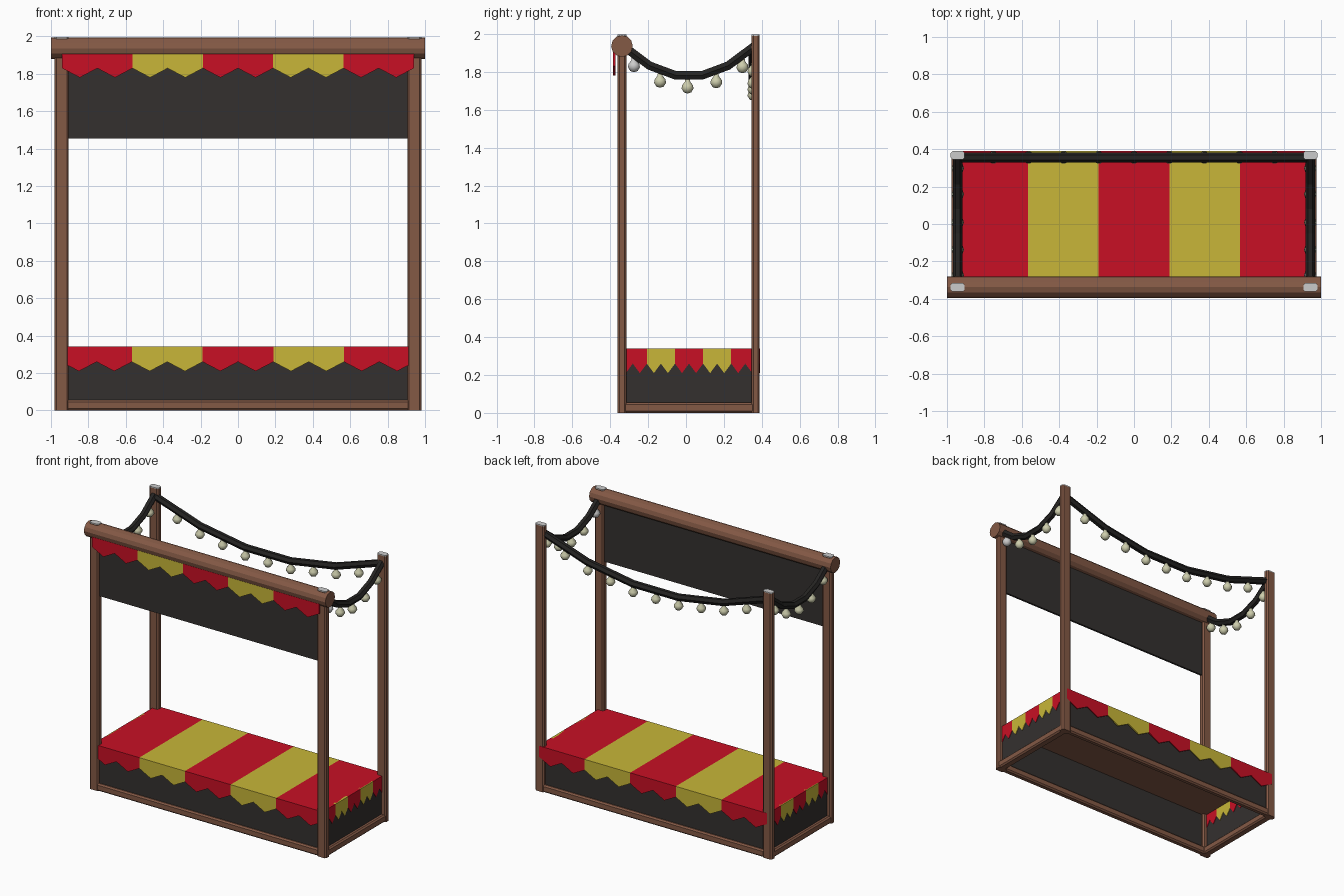
import bpy, bmesh, math
from mathutils import Vector

if "Cube" in bpy.data.objects:
    bpy.data.objects.remove(bpy.data.objects["Cube"])


def mat(name, r, g, b):
    m = bpy.data.materials.new(name)
    m.diffuse_color = (r, g, b, 1)
    m.use_nodes = True
    m.node_tree.nodes["Principled BSDF"].inputs["Base Color"].default_value = m.diffuse_color
    return m


WOOD = mat("wood", 0.23, 0.10, 0.06)
DARK = mat("dark_board", 0.034, 0.03, 0.028)
WIRE = mat("wire", 0.018, 0.017, 0.016)
RED = mat("red_cloth", 0.58, 0.005, 0.018)
YELLOW = mat("yellow_cloth", 0.58, 0.47, 0.04)
GLOW = mat("bulb_glass", 0.62, 0.62, 0.42)


def finish(bm, name, *mats):
    bmesh.ops.recalc_face_normals(bm, faces=bm.faces)
    me = bpy.data.meshes.new(name)
    bm.to_mesh(me)
    bm.free()
    for m in mats:
        me.materials.append(m)
    ob = bpy.data.objects.new(name, me)
    bpy.context.collection.objects.link(ob)
    return ob


def box(name, lo, hi, *mats, axis=None, chamfer=0.01):
    """Box between two corners; edges along axis are chamfered."""
    lo, hi = Vector(lo), Vector(hi)
    bm = bmesh.new()
    bmesh.ops.create_cube(bm, size=1)
    for v in bm.verts:
        v.co = Vector([(lo[i] + hi[i]) / 2 + v.co[i] * (hi[i] - lo[i]) for i in range(3)])
    if axis is not None:
        edges = [e for e in bm.edges
                 if abs((e.verts[0].co - e.verts[1].co).normalized()[axis]) > 0.9]
        bmesh.ops.bevel(bm, geom=edges, offset=chamfer, segments=1, affect='EDGES')
    return finish(bm, name, *mats)


def valance(name, start, end, top, high, low, thick):
    """Hanging striped cloth: five stripes with two pointed teeth each."""
    a, b = Vector((*start, 0)), Vector((*end, 0))
    bm = bmesh.new()
    for i in range(10):
        pts = [(i, top), (i, high), (i + 0.5, low), (i + 1, high), (i + 1, top)]
        vs = [bm.verts.new(a.lerp(b, u / 10) + Vector((0, 0, z))) for u, z in pts]
        bm.faces.new(vs).material_index = (i // 2) % 2
    bmesh.ops.remove_doubles(bm, verts=bm.verts, dist=1e-4)
    ob = finish(bm, name, RED, YELLOW)
    s = ob.modifiers.new("thickness", 'SOLIDIFY')
    s.thickness, s.offset = thick, 0
    return ob


# Posts with grey end caps
FRONT, BACK = (-0.362, -0.315), (0.345, 0.389)
for side, s in (("left", -1), ("right", 1)):
    x0, x1 = sorted((s * 0.905, s * 0.98))
    for row, (y0, y1) in (("front", FRONT), ("back", BACK)):
        box(f"{row}_{side}_post", (x0, y0, 0), (x1, y1, 1.99), WOOD, axis=2)
        box(f"{row}_{side}_post_cap", (x0, y0, 1.99), (x1, y1, 1.997), axis=2)

# Bottom rails
for row, (y0, y1) in (("front", FRONT), ("back", BACK)):
    box(f"{row}_bottom_rail", (-0.91, y0, 0), (0.91, y1, 0.055), WOOD, axis=0)
for side, s in (("left", -1), ("right", 1)):
    x0, x1 = sorted((s * 0.915, s * 0.975))
    box(f"{side}_bottom_rail", (x0, -0.32, 0), (x1, 0.35, 0.055), WOOD, axis=1)

# Dark skirt panels and hanging sign board
for row, y in (("front", -0.34), ("back", 0.367)):
    box(f"{row}_panel", (-0.94, y - 0.005, 0.05), (0.94, y + 0.005, 0.335), DARK)
for side, x in (("left", -0.943), ("right", 0.943)):
    box(f"{side}_panel", (x - 0.005, -0.34, 0.05), (x + 0.005, 0.367, 0.335), DARK)
box("sign_board", (-0.91, -0.345, 1.455), (0.91, -0.33, 1.92), DARK)

# Counter: wooden board with striped cloth on top
box("counter_board", (-0.94, -0.35, 0.318), (0.94, 0.38, 0.334), WOOD)
bm = bmesh.new()
for i in range(5):
    xa, xb = -0.945 + i * 0.378, -0.945 + (i + 1) * 0.378
    vs = [bm.verts.new((x, y, 0.341)) for x, y in
          ((xa, -0.356), (xb, -0.356), (xb, 0.388), (xa, 0.388))]
    bm.faces.new(vs).material_index = i % 2
bmesh.ops.remove_doubles(bm, verts=bm.verts, dist=1e-4)
finish(bm, "counter_cloth", RED, YELLOW)

# Cloth edges round the counter and under the top beam
valance("front_valance", (-0.945, -0.355), (0.945, -0.355), 0.341, 0.26, 0.21, 0.006)
valance("back_valance", (-0.945, 0.387), (0.945, 0.387), 0.341, 0.26, 0.21, 0.008)
for side, x in (("left", -0.943), ("right", 0.943)):
    valance(f"{side}_valance", (x, -0.355), (x, 0.387), 0.341, 0.26, 0.21, 0.018)
valance("sign_valance", (-0.94, -0.379), (0.94, -0.379), 1.905, 1.83, 1.78, 0.012)

# Round top beam
bpy.ops.mesh.primitive_cylinder_add(vertices=12, radius=0.057, depth=2,
                                    location=(0, -0.338, 1.936),
                                    rotation=(0, math.pi / 2, 0))
beam = bpy.context.object
beam.name = "top_beam"
beam.data.materials.append(WOOD)


def bulb(name, loc, *mats):
    """Pear-shaped lamp spun from a profile of (radius, height)."""
    prof = [(0, -0.034), (0.02, -0.028), (0.033, -0.008), (0.03, 0.01),
            (0.014, 0.03), (0.012, 0.05), (0, 0.05)]
    bm = bmesh.new()
    vs = [bm.verts.new((r, 0, z)) for r, z in prof]
    es = [bm.edges.new(p) for p in zip(vs, vs[1:])]
    bmesh.ops.spin(bm, geom=vs + es, axis=(0, 0, 1), cent=(0, 0, 0),
                   steps=10, angle=2 * math.pi)
    bmesh.ops.remove_doubles(bm, verts=bm.verts, dist=1e-4)
    ob = finish(bm, name, *mats)
    ob.location = loc
    for p in ob.data.polygons:
        p.use_smooth = True


def light_string(name, a, b, sag, ts, grey=None):
    """Sagging five-segment wire with lamps at the fractions ts."""
    def knot(i):
        t = i / 5
        return Vector(a).lerp(Vector(b), t) - Vector((0, 0, sag * 4 * t * (1 - t)))
    cu = bpy.data.curves.new(name, 'CURVE')
    cu.dimensions = '3D'
    cu.bevel_depth, cu.bevel_resolution, cu.use_fill_caps = 0.026, 1, True
    sp = cu.splines.new('POLY')
    sp.points.add(5)
    sp.use_smooth = False
    for i, p in enumerate(sp.points):
        p.co = (*knot(i), 1)
    cu.materials.append(WIRE)
    bpy.context.collection.objects.link(bpy.data.objects.new(name, cu))
    for n, t in enumerate(ts):
        i = min(int(t * 5), 4)
        pos = knot(i).lerp(knot(i + 1), t * 5 - i) - Vector((0, 0, 0.062))
        bulb(f"{name}_bulb_{n + 1}", pos, *([] if n == grey else [GLOW]))


# Light strings along the back and both sides
light_string("back_lights", (-0.94, 0.356, 1.93), (0.94, 0.356, 1.93), 0.195,
             [k / 10 for k in range(1, 10)])
for side, x, grey in (("left", -0.942, None), ("right", 0.942, 0)):
    light_string(f"{side}_lights", (x, -0.33, 1.935), (x, 0.36, 1.935), 0.16,
                 [0.08, 0.28, 0.49, 0.71, 0.91], grey)
